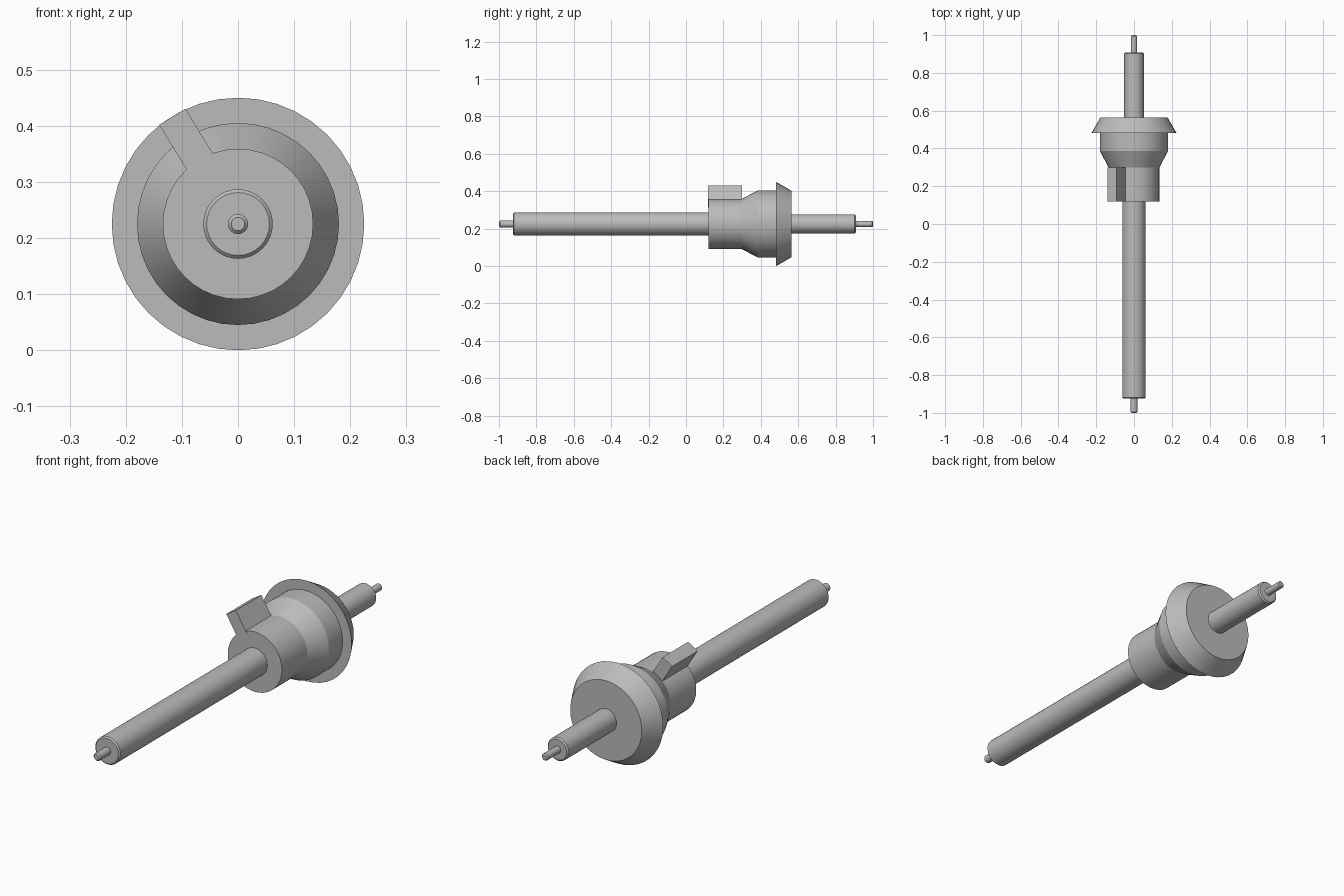
import bpy, bmesh, math
from mathutils import Matrix, Vector

cube = bpy.data.objects.get("Cube")
if cube:
    bpy.data.objects.remove(cube)

AXIS_Z = 0.225

steel = bpy.data.materials.new("plain grey")
steel.use_nodes = True
grey = (0.5, 0.5, 0.5, 1)
steel.diffuse_color = grey
steel.node_tree.nodes["Principled BSDF"].inputs["Base Color"].default_value = grey


def finish(name, bm):
    bmesh.ops.recalc_face_normals(bm, faces=bm.faces)
    mesh = bpy.data.meshes.new(name)
    bm.to_mesh(mesh)
    bm.free()
    mesh.materials.append(steel)
    obj = bpy.data.objects.new(name, mesh)
    bpy.context.collection.objects.link(obj)
    bpy.ops.object.select_all(action="DESELECT")
    obj.select_set(True)
    bpy.context.view_layer.objects.active = obj
    bpy.ops.object.shade_smooth_by_angle(angle=math.radians(25))
    return obj


def lathe(name, profile, sides):
    """Spin (y, radius) points round the long axis and cap both ends."""
    bm = bmesh.new()
    rings = []
    for y, r in profile:
        angles = [2 * math.pi * i / sides for i in range(sides)]
        rings.append([bm.verts.new((r * math.sin(a), y, AXIS_Z + r * math.cos(a)))
                      for a in angles])
    for a, b in zip(rings, rings[1:]):
        for i in range(sides):
            j = (i + 1) % sides
            bm.faces.new((a[i], a[j], b[j], b[i]))
    bm.faces.new(rings[0])
    bm.faces.new(rings[-1])
    return finish(name, bm)


def rod(name, y0, y1, r, chamfer, sides=32):
    """Cylinder whose outer end (y1) is chamfered."""
    s = math.copysign(chamfer, y1 - y0)
    return lathe(name, [(y0, r), (y1 - s, r), (y1, r - chamfer)], sides)


# Shafts and their end pins
rod("front_shaft", 0.2, -0.925, 0.062, 0.006)
rod("front_pin", -0.9, -1.0, 0.018, 0.006, 24)
rod("rear_shaft", 0.5, 0.908, 0.052, 0.006)
rod("rear_pin", 0.88, 1.0, 0.016, 0.005, 24)

# Flared hub with a tapered rim behind it
lathe("hub", [(0.119, 0.134), (0.298, 0.134), (0.386, 0.18), (0.49, 0.18)], 40)
lathe("rim", [(0.482, 0.225), (0.565, 0.177)], 40)

# Key block standing on the hub, leaning to the model's right
bm = bmesh.new()
bmesh.ops.create_cube(bm, size=1)
lean = Matrix.Rotation(math.radians(-31.5), 4, "Y")
bm.transform(Matrix.Translation((0, 0.2085, AXIS_Z)) @ lean
             @ Matrix.Translation((0, 0, 0.172))
             @ Matrix.Diagonal((0.055, 0.181, 0.104, 1)))
finish("key_block", bm)
